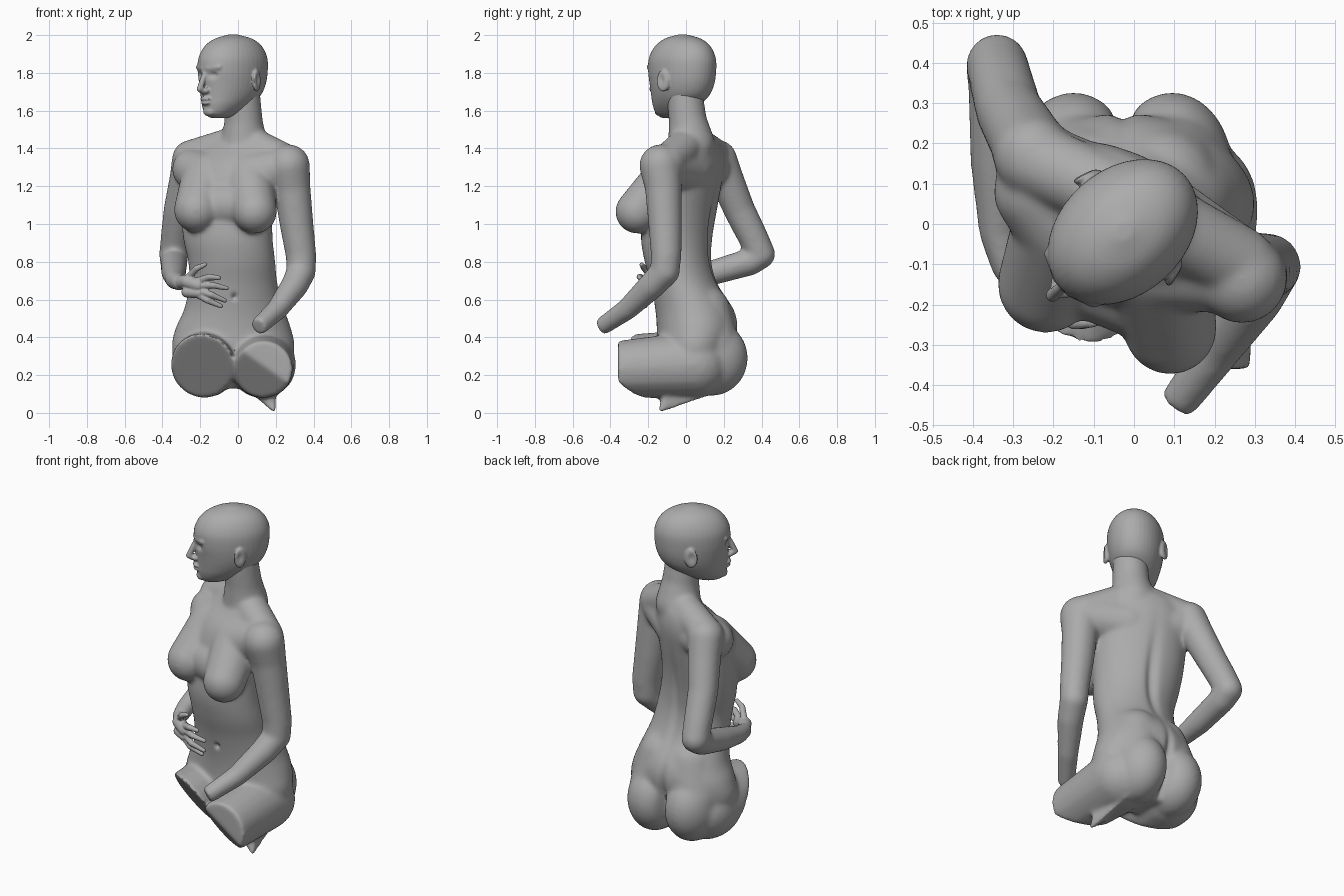
import bpy, bmesh, math
from mathutils import Vector, Matrix

if "Cube" in bpy.data.objects:
    bpy.data.objects.remove(bpy.data.objects["Cube"])

stone = bpy.data.materials.new("grey_stone")
stone.diffuse_color = (0.41, 0.41, 0.41, 1)
stone.use_nodes = True
stone.node_tree.nodes["Principled BSDF"].inputs["Base Color"].default_value = stone.diffuse_color


def spline(rows, steps=5):
    """Smoothly resample rows of numbers."""
    out = []
    for i in range(len(rows) - 1):
        p = [rows[max(0, min(len(rows) - 1, i + k))] for k in (-1, 0, 1, 2)]
        for s in range(steps):
            t = s / steps
            out.append([0.5 * (2 * b + (c - a) * t + (2 * a - 5 * b + 4 * c - d) * t * t
                               + (3 * b - a - 3 * c + d) * t ** 3) for a, b, c, d in zip(*p)])
    return out + [list(rows[-1])]


def loft(bm, rings):
    """Closed skin over rings of points."""
    vs = [[bm.verts.new(p) for p in r] for r in rings]
    n = len(vs[0])
    for a, b in zip(vs, vs[1:]):
        for i in range(n):
            bm.faces.new((a[i], a[(i + 1) % n], b[(i + 1) % n], b[i]))
    bm.faces.new(vs[0][::-1])
    bm.faces.new(vs[-1])


def oval(z, cx, cy, rx, ry, yaw, n=40):
    c, s = math.cos(math.radians(yaw)), math.sin(math.radians(yaw))
    pts = []
    for i in range(n):
        a = 2 * math.pi * i / n
        x, y = rx * math.cos(a), ry * math.sin(a)
        pts.append((cx + x * c - y * s, cy + x * s + y * c, z))
    return pts


def add(bm, part):
    me = bpy.data.meshes.new("part")
    part.to_mesh(me)
    part.free()
    bm.from_mesh(me)
    bpy.data.meshes.remove(me)


def ball(bm, c, r, rot=0):
    m = Matrix.Translation(c) @ Matrix.Rotation(math.radians(rot), 4, 'Z') @ Matrix.Diagonal((*r, 1))
    bmesh.ops.create_icosphere(bm, subdivisions=4, radius=1, matrix=m)


def limb(bm, pts, cuts=()):
    """Chain of hulls between balls (x, y, z, r), trimmed by (point, normal) planes."""
    for a, b in zip(pts, pts[1:]):
        p = bmesh.new()
        for q in (a, b):
            bmesh.ops.create_icosphere(p, subdivisions=3, radius=q[3], matrix=Matrix.Translation(q[:3]))
        res = bmesh.ops.convex_hull(p, input=p.verts[:])
        junk = {g for g in res["geom_interior"] + res["geom_unused"] if isinstance(g, bmesh.types.BMVert)}
        bmesh.ops.delete(p, geom=list(junk), context='VERTS')
        for co, no in cuts:
            bmesh.ops.bisect_plane(p, geom=p.verts[:] + p.edges[:] + p.faces[:],
                                   plane_co=co, plane_no=no, clear_outer=True)
            bmesh.ops.holes_fill(p, edges=[e for e in p.edges if e.is_boundary], sides=0)
        add(bm, p)


def finish(name, bm, voxel, smooth, dents=()):
    """Fuse the pieces into one skin, soften it, then press in the hollows."""
    bmesh.ops.recalc_face_normals(bm, faces=bm.faces[:])
    me = bpy.data.meshes.new(name)
    bm.to_mesh(me)
    bm.free()
    ob = bpy.data.objects.new(name, me)
    bpy.context.collection.objects.link(ob)
    bpy.context.view_layer.objects.active = ob
    ob.select_set(True)
    m = ob.modifiers.new("fuse", 'REMESH')
    m.mode, m.voxel_size = 'VOXEL', voxel
    m = ob.modifiers.new("soften", 'SMOOTH')
    m.factor, m.iterations = 0.5, smooth
    for mod in list(ob.modifiers):
        bpy.ops.object.modifier_apply(modifier=mod.name)
    for co, size, push in dents:
        co, push = Vector(co), Vector(push)
        for v in ob.data.vertices:
            d = v.co - co
            k = sum((d[i] / size[i]) ** 2 for i in range(3))
            if k < 6:
                v.co += push * math.exp(-k)
    ob.data.materials.clear()
    ob.data.materials.append(stone)
    bpy.ops.object.shade_smooth_by_angle(angle=math.radians(40))
    ob.select_set(False)


# ---- torso, neck, hips, thigh stumps and arms
body = bmesh.new()
torso = [(0.13, -.02, .07, .16, .10, 0), (0.25, -.02, .05, .29, .18, 0), (0.35, -.025, .05, .325, .205, 0),
         (0.45, -.025, .06, .305, .215, 0), (0.55, -.02, .045, .265, .208, 0), (0.68, -.025, -.008, .235, .178, -4),
         (0.80, -.033, -.042, .232, .175, -10), (0.92, -.053, -.05, .242, .182, -18),
         (1.05, -.058, -.037, .252, .182, -25), (1.20, -.05, -.015, .26, .182, -28),
         (1.32, -.03, .01, .265, .165, -30), (1.41, .0, .035, .225, .12, -30), (1.465, .02, .035, .12, .09, -30)]
loft(body, [oval(*r) for r in spline(torso)])
# neck, shoulder slopes and shoulder blades
limb(body, [(.03, .03, 1.42, .125), (.03, .01, 1.54, .102), (.02, -.01, 1.72, .095)])
limb(body, [(.04, .02, 1.43, .10), (.26, -.10, 1.325, .095)])
limb(body, [(.02, .04, 1.44, .09), (-.25, .16, 1.35, .095)])
limb(body, [(-.02, .04, 1.28, .12), (-.24, .15, 1.31, .105)])
limb(body, [(.04, .0, 1.28, .14), (.23, -.10, 1.30, .11)])
# breasts, sloping up to the shoulders
limb(body, [(-.24, .08, 1.29, .11), (-.165, .01, 1.25, .135), (-.218, -.15, 1.075, .122)])
limb(body, [(.20, -.11, 1.29, .11), (.055, -.085, 1.25, .135), (.09, -.258, 1.065, .117)])
limb(body, [(-.14, -.10, 1.10, .125), (.04, -.17, 1.10, .125)])
# buttocks, running up into the back
for x in (-.15, .095):
    ball(body, (x, .135, .29), (.15, .192, .20))
    limb(body, [(x, .13, .35, .155), (x * .7, .09, .53, .15)])
# thigh stumps with flat cuts
SLANT = (-.4, -.73, -.57)
limb(body, [(-.175, .06, .26, .18), (-.195, -.40, .245, .165)], [((-.33, -.167, .375), SLANT)])
limb(body, [(.13, .05, .255, .178), (.14, -.45, .225, .145)],
     [((0, -.36, .2), (0, -1, 0)), ((.2, -.36, .205), SLANT)])
# torn flap below the thigh
flap = bmesh.new()
for p in ((.05, -.13, .12), (.20, -.10, .14), (.16, .16, .10), (.205, -.15, 0), (.185, -.13, 0)):
    flap.verts.new(p)
bmesh.ops.convex_hull(flap, input=flap.verts[:])
add(body, flap)
# open arm, cut at the wrist
limb(body, [(.268, -.135, 1.31, .113), (.285, -.12, 1.2, .099), (.31, -.11, 1.0, .09), (.333, -.105, .84, .082),
            (.335, -.11, .75, .078), (.30, -.18, .675, .073), (.21, -.31, .55, .058), (.09, -.47, .44, .046)],
     [((.10, -.44, .45), (-.55, -.75, -.4))])
# bent arm
limb(body, [(-.25, .17, 1.345, .10), (-.27, .21, 1.25, .092), (-.31, .28, 1.08, .084), (-.33, .355, .93, .08),
            (-.34, .395, .84, .078), (-.34, .34, .80, .073), (-.34, .15, .745, .067), (-.335, -.02, .705, .051),
            (-.31, -.11, .69, .044)])
finish("body", body, 0.009, 28, [
    ((-.02, .13, .90), (.03, .08, .28), (0, -.02, 0)),       # spine groove
    ((-.027, .27, .30), (.022, .16, .18), (0, -.03, 0)),     # cleft
    ((-.02, -.17, .615), (.013, .06, .016), (0, .02, 0)),    # navel
])

# ---- hand resting on the belly
hand = bmesh.new()
limb(hand, [(-.32, -.09, .69, .038), (-.27, -.175, .695, .036), (-.21, -.205, .675, .034)])
limb(hand, [(-.27, -.175, .64, .03), (-.21, -.205, .635, .028)])
tips = [((-.26, -.18, .72), (-.22, -.22, .765), (-.175, -.235, .785)),
        ((-.21, -.205, .70), (-.15, -.245, .72), (-.10, -.245, .715)),
        ((-.20, -.21, .675), (-.13, -.245, .675), (-.06, -.235, .66)),
        ((-.20, -.21, .645), (-.14, -.24, .625), (-.07, -.225, .595)),
        ((-.21, -.205, .625), (-.16, -.225, .595), (-.09, -.215, .565))]
for a, b, c in tips:
    limb(hand, [(*a, .019), (*b, .017), (*c, .012)])
finish("hand", hand, 0.005, 4)

# ---- head, turned to one side
TURN = -48
O = Vector((-.03, -.022, 0))
F = Vector((math.sin(math.radians(TURN)), -math.cos(math.radians(TURN)), 0))
S = Vector((math.cos(math.radians(TURN)), math.sin(math.radians(TURN)), 0))


def at(f, s, z):
    return O + F * f + S * s + Vector((0, 0, z))


head = bmesh.new()
# height, front, back, half width
skull = [(1.562, .15, .04, .035), (1.585, .178, -.02, .07), (1.63, .188, -.10, .107), (1.68, .19, -.165, .132),
         (1.74, .195, -.197, .148), (1.81, .205, -.21, .155), (1.88, .20, -.208, .151), (1.94, .165, -.178, .125),
         (1.98, .105, -.12, .084), (2.003, .02, -.03, .02)]
rings = []
for z, f, b, w in spline(skull):
    c = at((f + b) / 2, 0, z)
    rings.append(oval(z, c.x, c.y, w, (f - b) / 2, TURN))
loft(head, rings)
# nose, lips, chin and brows
limb(head, [(*at(.19, 0, 1.81), .014), (*at(.232, 0, 1.715), .017), (*at(.195, 0, 1.70), .02)])
for sd in (-1, 1):
    ball(head, at(.20, .018 * sd, 1.705), (.015, .018, .013), TURN)
    limb(head, [(*at(.19, .02 * sd, 1.825), .017), (*at(.165, .08 * sd, 1.83), .017)])
    # ears
    ball(head, at(-.03, .16 * sd, 1.758), (.016, .038, .058), TURN + 25 * sd)
ball(head, at(.19, 0, 1.662), (.038, .02, .012), TURN)
ball(head, at(.187, 0, 1.641), (.034, .02, .012), TURN)
ball(head, at(.165, 0, 1.595), (.04, .025, .025), TURN)
hollows = [(at(.19, .05 * sd, 1.79), (.028, .028, .018), -F * .018) for sd in (-1, 1)]
hollows += [(at(-.025, .175 * sd, 1.763), (.02, .02, .03), -S * .012 * sd) for sd in (-1, 1)]
finish("head", head, 0.006, 4, hollows)
